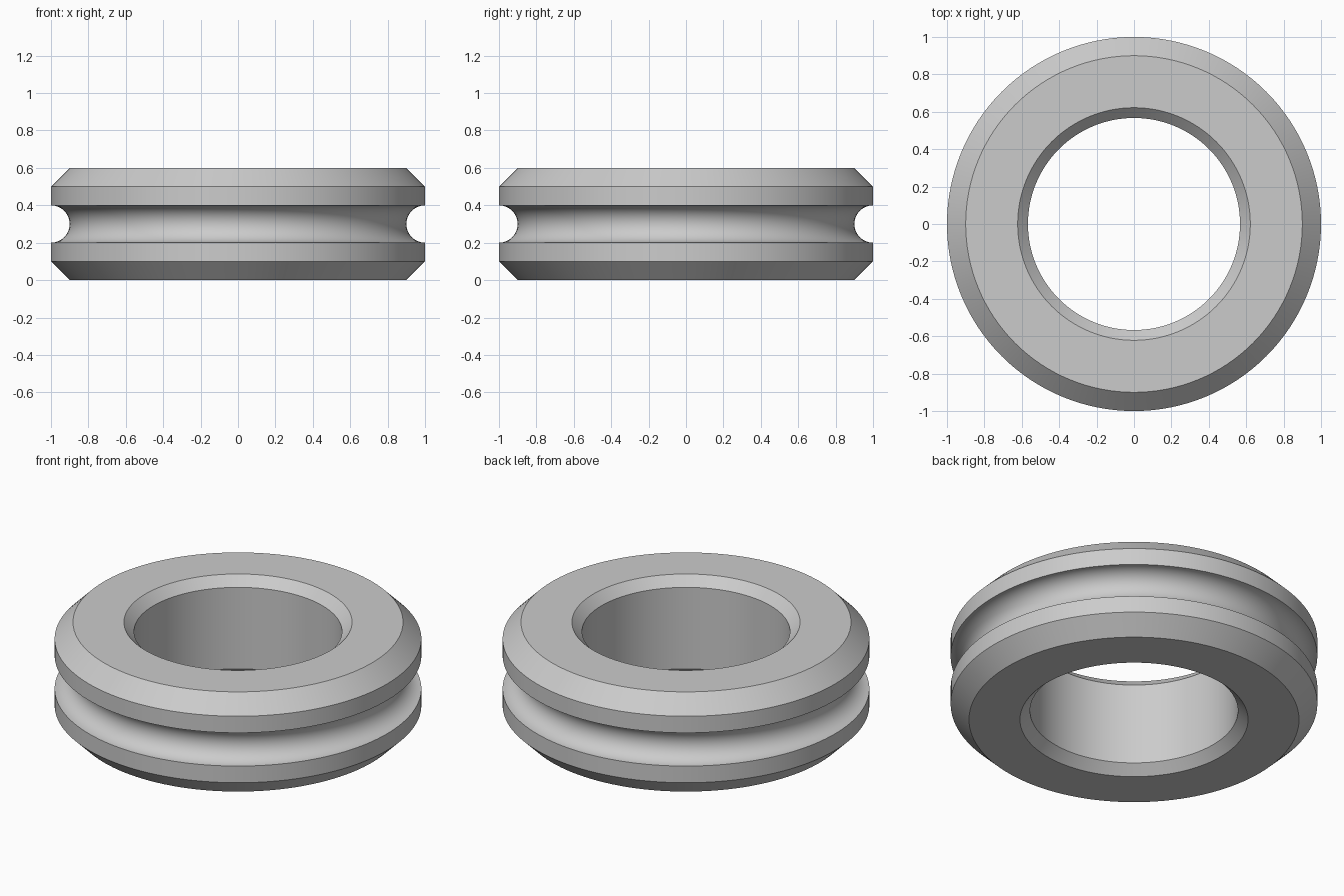
import bpy, bmesh, math

cube = bpy.data.objects.get("Cube")
if cube:
    bpy.data.objects.remove(cube, do_unlink=True)

SEGMENTS = 128
HEIGHT, OUTER, BORE = 0.6, 1.0, 0.567
RIM_BEVEL, BORE_BEVEL, GROOVE = 0.1, 0.055, 0.1
MIDDLE = HEIGHT / 2

# Single grey material
grey = bpy.data.materials.new("grey")
grey.use_nodes = True
colour = (0.6, 0.6, 0.6, 1)
grey.diffuse_color = colour
grey.node_tree.nodes["Principled BSDF"].inputs["Base Color"].default_value = colour

# Lower half of the section, from bore to rim, then mirrored around the groove
lower = [(BORE, BORE_BEVEL), (BORE + BORE_BEVEL, 0),
         (OUTER - RIM_BEVEL, 0), (OUTER, RIM_BEVEL)]
groove = [(OUTER - GROOVE * math.sin(a), MIDDLE - GROOVE * math.cos(a))
          for a in (math.pi * i / 24 for i in range(25))]
upper = [(r, HEIGHT - z) for r, z in reversed(lower)]
section = lower + groove + upper

# Sweep the closed section around the vertical axis
bm = bmesh.new()
rings = []
for i in range(SEGMENTS):
    a = math.tau * i / SEGMENTS
    rings.append([bm.verts.new((r * math.cos(a), r * math.sin(a), z)) for r, z in section])
for i, ring in enumerate(rings):
    after = rings[(i + 1) % SEGMENTS]
    for j in range(len(section)):
        k = (j + 1) % len(section)
        bm.faces.new((ring[j], after[j], after[k], ring[k]))
bmesh.ops.recalc_face_normals(bm, faces=bm.faces)

mesh = bpy.data.meshes.new("grooved_ring")
bm.to_mesh(mesh)
bm.free()
mesh.materials.append(grey)
ring_object = bpy.data.objects.new("grooved_ring", mesh)
bpy.context.collection.objects.link(ring_object)

# Smooth round surfaces with crisp bevel edges
bpy.ops.object.select_all(action="DESELECT")
ring_object.select_set(True)
bpy.context.view_layer.objects.active = ring_object
bpy.ops.object.shade_smooth_by_angle(angle=math.radians(30))
